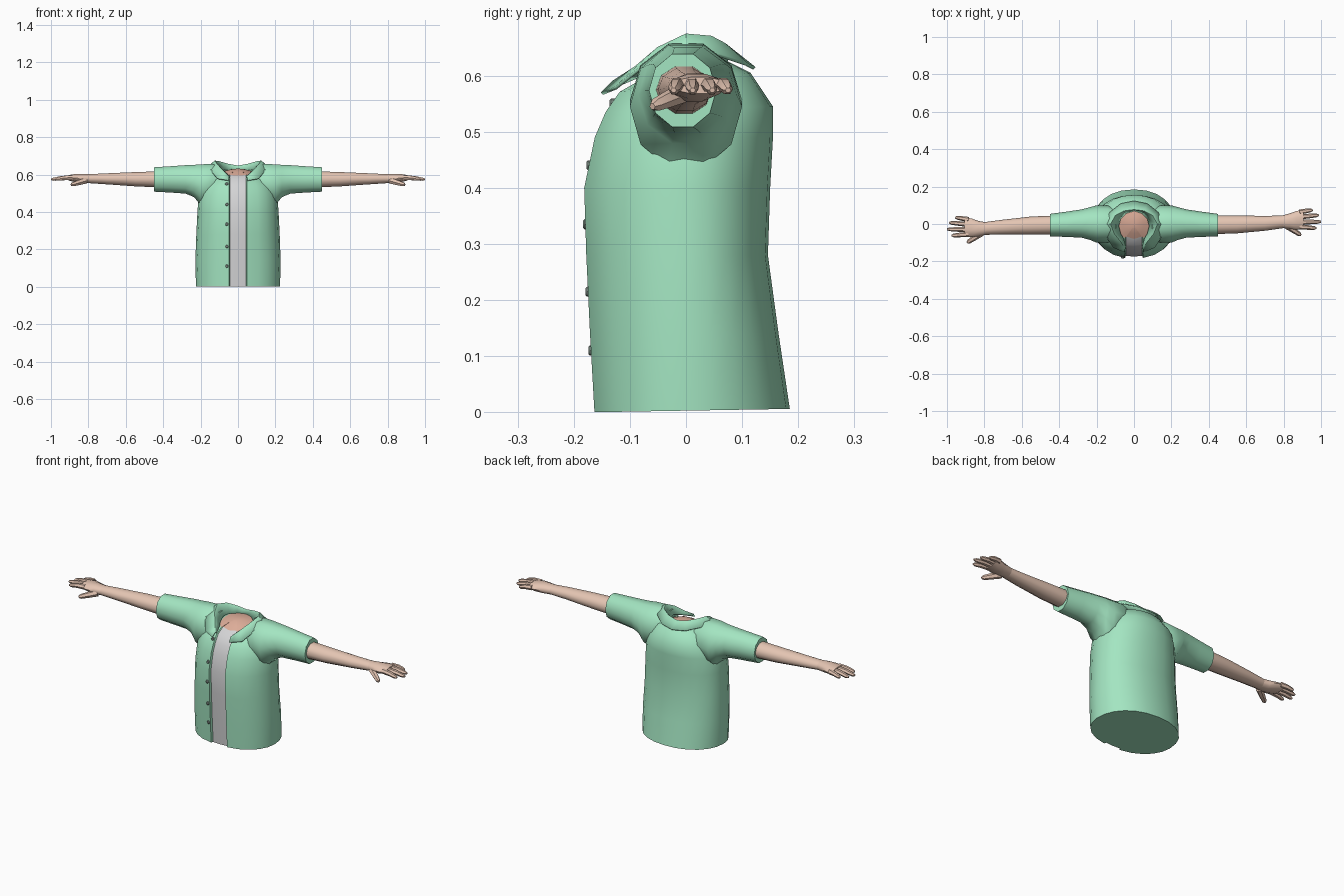
import bpy, bmesh, math
from mathutils import Vector

if "Cube" in bpy.data.objects:
    bpy.data.objects.remove(bpy.data.objects["Cube"])


def material(name, rgb):
    m = bpy.data.materials.new(name)
    m.diffuse_color = (*rgb, 1)
    m.use_nodes = True
    m.node_tree.nodes["Principled BSDF"].inputs["Base Color"].default_value = m.diffuse_color
    return m


GREEN = material("mint_green", (0.37, 0.79, 0.54))
SKIN = material("skin", (0.78, 0.56, 0.45))
NECK = material("warm_skin", (0.73, 0.42, 0.32))
GREY = material("light_grey", (0.66, 0.66, 0.67))
BUTTON = material("button_grey", (0.25, 0.32, 0.28))


def finish(name, bm, mats, angle=40, recalc=True):
    if recalc:
        bmesh.ops.recalc_face_normals(bm, faces=bm.faces[:])
    me = bpy.data.meshes.new(name)
    bm.to_mesh(me)
    bm.free()
    for m in mats:
        me.materials.append(m)
    ob = bpy.data.objects.new(name, me)
    bpy.context.collection.objects.link(ob)
    bpy.ops.object.select_all(action='DESELECT')
    ob.select_set(True)
    bpy.context.view_layer.objects.active = ob
    bpy.ops.object.shade_smooth_by_angle(angle=math.radians(angle))
    return ob


def loft(bm, rings, closed=True, caps=True):
    """Skin a list of point rings; returns face rows' columns as (face, column)."""
    rows = [[bm.verts.new(p) for p in r] for r in rings]
    n = len(rows[0])
    out = []
    for a, b in zip(rows, rows[1:]):
        for i in range(n if closed else n - 1):
            j = (i + 1) % n
            out.append((bm.faces.new((a[i], a[j], b[j], b[i])), i))
    if caps:
        bm.faces.new(rows[0])
        bm.faces.new(rows[-1])
    return out


# ---- torso: shirt with recessed undershirt strip down the front ----
# front z, back z, half width, front depth, back depth
TORSO = [(0, .006, .225, .167, .185), (.14, .14, .228, .175, .165),
         (.28, .28, .223, .182, .146), (.40, .40, .217, .186, .150),
         (.49, .49, .21, .167, .155), (.535, .545, .19, .148, .155),
         (.57, .605, .15, .125, .115), (.592, .625, .085, .092, .075)]
STRIP, EDGE, INSET = .044, .048, .012


def torso_ring(zf, zb, w, f, b):
    def front(x, inset=0):
        return (x, -f * math.sqrt(1 - (x / w) ** 2) + inset)
    half = [front(STRIP, INSET), front(EDGE)]
    start = math.asin(EDGE / w)
    for i in range(1, 11):
        a = start + (math.pi - start) * i / 11
        s, c = math.sin(a), math.cos(a)
        half.append((w * s ** .92, -(f if c > 0 else b) * math.copysign(abs(c) ** .95, c)))
    pts = [front(0, INSET)] + half + [(0, b)] + [(-x, y) for x, y in reversed(half)]
    return [(x, y, zf + (zb - zf) * (y + f) / (f + b)) for x, y in pts]


bm = bmesh.new()
rings = [torso_ring(*r) for r in TORSO]
count = len(rings[0])
for face, col in loft(bm, rings, caps=False):
    face.material_index = 1 if col in (0, count - 1) else 0
bm.verts.ensure_lookup_table()
bm.faces.new(bm.verts[:count])
finish("shirt_body", bm, [GREEN, GREY])

# ---- neck skin: low dome closing the neck opening ----
bm = bmesh.new()
top = rings[-1]
centre = Vector((0, -.01, .618))
loft(bm, [[centre + (Vector(p) - centre) * s + Vector((0, 0, h)) for p in top]
          for s, h in ((1.0, 0), (.6, .008), (.2, .012))], caps=False)
bm.verts.ensure_lookup_table()
bm.faces.new(bm.verts[-count:])
finish("neck_skin", bm, [NECK])

# ---- collar: folded band, mirrored about the middle ----
INNER = [(0, .07, .620), (.045, .057, .622), (.072, .03, .625), (.083, -.01, .622),
         (.073, -.05, .610), (.057, -.08, .600), (.045, -.122, .582)]
RIDGE = [(0, .078, .645), (.055, .070, .655), (.10, .045, .668), (.125, 0, .672),
         (.107, -.05, .648), (.075, -.09, .614), (.047, -.130, .588)]
OUTER = [(0, .122, .613), (.07, .108, .620), (.13, .06, .636), (.155, 0, .643),
         (.147, -.07, .622), (.11, -.125, .578), (.052, -.150, .568)]


def mirrored(path):
    return [(-x, y, z) for x, y, z in reversed(path[1:])] + path


bm = bmesh.new()
loft(bm, [mirrored(p) for p in (INNER, RIDGE, OUTER)], closed=False, caps=False)
collar = finish("collar", bm, [GREEN], 30)
thick = collar.modifiers.new("thickness", 'SOLIDIFY')
thick.thickness = .006
thick.offset = 0

# ---- buttons along the left edge of the opening ----
for k, z in enumerate((.11, .215, .335, .44, .55)):
    lo = max(r for r in TORSO if r[0] <= z)
    hi = min(r for r in TORSO if r[0] > z)
    t = (z - lo[0]) / (hi[0] - lo[0])
    w, f = (lo[i] + (hi[i] - lo[i]) * t for i in (2, 3))
    y = -f * math.sqrt(1 - (.06 / w) ** 2)
    bm = bmesh.new()
    loft(bm, [[(-.06 + r * math.cos(a * math.tau / 8), y + d, z + r * math.sin(a * math.tau / 8))
               for a in range(8)] for r, d in ((.009, .004), (.009, -.004), (.006, -.007))])
    finish(f"button_{k + 1}", bm, [BUTTON])


# ---- sleeves, arms and hands ----
def section(side, x, y0, y1, z0, z1, n=10, shear=0):
    """Rounded cross-section across the arm axis."""
    cy, cz = (y0 + y1) / 2 + side * shear, (z0 + z1) / 2
    return [(side * x, cy + (y1 - y0) / 2 * math.cos(i * math.tau / n),
             cz + (z1 - z0) / 2 * math.sin(i * math.tau / n)) for i in range(n)]


def tube(bm, points, radii, n=6):
    """Tapered finger along points."""
    rr = []
    for i, p in enumerate(points):
        d = (points[min(i + 1, len(points) - 1)] - points[max(i - 1, 0)]).normalized()
        u = d.cross(Vector((0, 0, 1))).normalized()
        v = d.cross(u)
        rr.append([p + radii[i] * (u * math.cos(k * math.tau / n) + v * math.sin(k * math.tau / n))
                   for k in range(n)])
    loft(bm, rr)


SLEEVE = [(.095, -.075, .08, .50, .648), (.14, -.10, .10, .45, .662), (.20, -.10, .10, .43, .660),
          (.235, -.085, .09, .475, .656), (.28, -.073, .078, .494, .654),
          (.36, -.069, .066, .500, .648), (.45, -.066, .054, .505, .642)]
ARM = [(.40, -.055, .046, .528, .620, 0), (.55, -.053, .043, .535, .615, .003),
       (.70, -.046, .033, .546, .608, .010), (.80, -.040, .028, .553, .603, .018)]
PALM = [(.79, -.039, .027, .553, .603, .018), (.83, -.046, .036, .552, .605, .02),
        (.87, -.050, .050, .558, .604, .02), (.905, -.046, .054, .567, .598, .02)]
# finger base y, tip x, tip y
FINGERS = [(.044, .955, .055), (.018, .988, .027), (-.010, 1.0, -.008), (-.035, .975, -.042)]

for side, label in ((1, "left"), (-1, "right")):
    bm = bmesh.new()
    loft(bm, [section(side, *s) for s in SLEEVE])
    finish(label + "_sleeve", bm, [GREEN], 50)

    bm = bmesh.new()
    loft(bm, [section(side, *s[:5], shear=s[5]) for s in ARM])
    finish(label + "_arm", bm, [SKIN], 50)

    bm = bmesh.new()
    loft(bm, [section(side, *s[:5], shear=s[5]) for s in PALM])
    dy = .02 * side
    for by, tx, ty in FINGERS:
        a, b = Vector((side * .885, by + dy, .584)), Vector((side * tx, ty + dy, .574))
        tube(bm, [a, a.lerp(b, .5) + Vector((0, 0, .003)), a.lerp(b, .88), b],
             [.014, .0125, .010, .005])
    # thumb
    a, b = Vector((side * .815, -.028 + dy, .568)), Vector((side * .892, -.080 + dy, .545))
    tube(bm, [a, a.lerp(b, .5), a.lerp(b, .88), b], [.018, .015, .012, .006])
    finish(label + "_hand", bm, [SKIN], 50)
